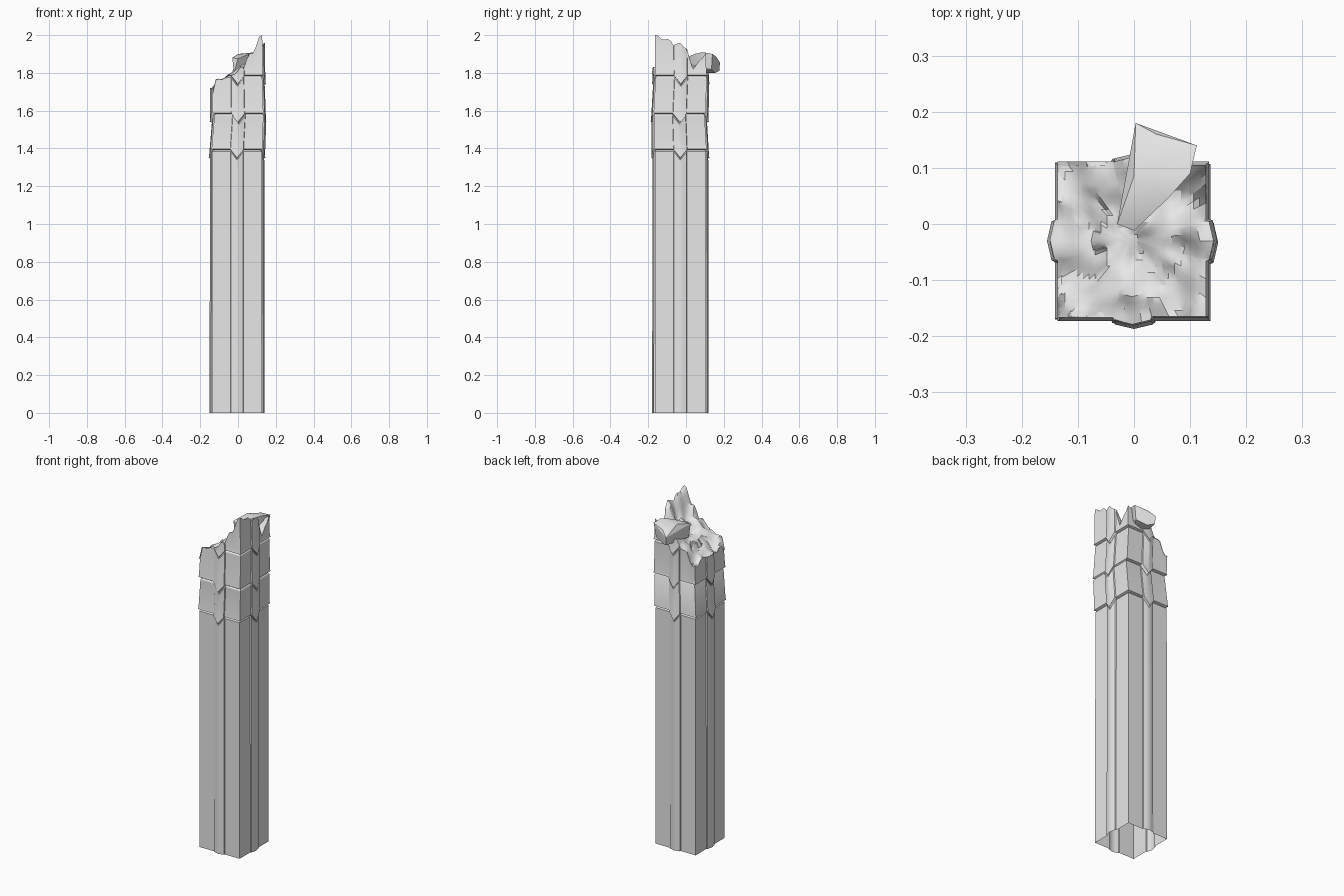
import bpy, bmesh, math
from mathutils import Vector, noise

if "Cube" in bpy.data.objects:
    bpy.data.objects.remove(bpy.data.objects["Cube"])

stone = bpy.data.materials.new("grey stone")
stone.diffuse_color = (0.8, 0.8, 0.8, 1)
stone.use_nodes = True
stone.node_tree.nodes["Principled BSDF"].inputs["Base Color"].default_value = stone.diffuse_color

CX, CY, HX, HY = -0.005, -0.03, 0.131, 0.135   # shaft centre and half widths

# Guide heights of the broken top: x, y, z
GUIDES = [
    (-.14, -.165, 1.69), (-.11, -.165, 1.77), (-.03, -.17, 1.79), (.03, -.165, 1.83),
    (.06, -.165, 1.90), (.128, -.165, 2.0), (.135, -.10, 1.98), (.14, -.03, 1.96),
    (.13, .0, 1.93), (.13, .04, 1.82), (.13, .07, 1.86), (.13, .11, 1.91),
    (.06, .11, 1.88), (0, .12, 1.83), (-.06, .105, 1.79), (-.13, .10, 1.71),
    (-.14, 0, 1.73), (-.135, -.1, 1.72), (0, -.05, 1.78), (-.045, 0, 1.78),
    (.05, -.1, 1.83), (.08, -.05, 1.85), (-.09, 0, 1.75), (.03, .06, 1.80), (.08, .04, 1.83)]


def break_height(x, y):
    """Distance-weighted height of the fracture, with a ledge on the left."""
    total = weight = 0
    for gx, gy, gz in GUIDES:
        w = 1 / (math.hypot(x - gx, y - gy) + 0.004) ** 3.5
        total += w * gz
        weight += w
    h = total / weight + 0.008 * noise.noise(Vector((x * 35, y * 35, 0)))
    if y > -0.1 and x < -0.06 + 0.012 * math.sin(y * 70):
        h -= 0.015
    return min(h, 2.0)


# One side of the outline: position along it, outward offset, chevron dip
SIDE = [(u / 8, 0, 0) for u in range(-8, -2)]
SIDE += [(-.265, 0, 0), (-.25, .006, .004), (-.125, .010, .025), (0, .014, .047),
         (.125, .010, .025), (.25, .006, .004), (.265, 0, 0)]
SIDE += [(u / 8, 0, 0) for u in range(3, 8)]


def outline(grow):
    pts = []
    for k in range(4):
        a = k * math.pi / 2
        c, s = round(math.cos(a)), round(math.sin(a))
        for u, out, dip in SIDE:
            fx, fy = u, -1                       # front side, turned by quarters
            x = (c * fx - s * fy) * (HX + grow) + s * out
            y = (s * fx + c * fy) * (HY + grow) - c * out
            pts.append((CX + x, CY + y, dip))
    return pts


# Rings: height, x shift, y shift, growth; the bands step out over the one below
RINGS = [(0, 0, 0, 0), (1.385, 0, 0, -.001), (1.392, 0, 0, -.006), (1.397, 0, 0, .005),
         (1.408, 0, 0, .003), (1.575, .010, -.006, -.001), (1.583, .010, -.006, -.006),
         (1.588, .005, -.003, .005), (1.60, .005, -.003, .003), (1.775, .002, .004, 0),
         (1.783, .002, .004, -.006), (1.788, .004, .002, .004), (1.80, .004, .002, .001),
         (3, .002, 0, 0)]

# Shaft with bands and fractured top
bm = bmesh.new()
loops = []
for z, dx, dy, grow in RINGS:
    ring = []
    for x, y, dip in outline(grow):
        x, y = x + dx, y + dy
        zz = z - dip if z > 0 else 0
        ring.append(bm.verts.new((x, y, min(zz, break_height(x, y)))))
    loops.append(ring)
for step in range(1, 12):                        # cap rings drawn in to the middle
    f = 1 - step / 12
    ring = []
    for v in loops[len(RINGS) - 1]:
        x, y = CX + (v.co.x - CX) * f, CY + (v.co.y - CY) * f
        ring.append(bm.verts.new((x, y, break_height(x, y))))
    loops.append(ring)
n = len(loops[0])
for a, b in zip(loops, loops[1:]):
    for i in range(n):
        j = (i + 1) % n
        bm.faces.new((a[i], a[j], b[j], b[i]))
bm.faces.new(loops[-1])
bmesh.ops.remove_doubles(bm, verts=bm.verts, dist=0.0005)
bmesh.ops.dissolve_degenerate(bm, edges=bm.edges, dist=0.0003)


def finish(bm, name, angle):
    mesh = bpy.data.meshes.new(name)
    bm.to_mesh(mesh)
    bm.free()
    ob = bpy.data.objects.new(name, mesh)
    bpy.context.collection.objects.link(ob)
    mesh.materials.append(stone)
    bpy.ops.object.select_all(action='DESELECT')
    bpy.context.view_layer.objects.active = ob
    ob.select_set(True)
    bpy.ops.object.shade_smooth_by_angle(angle=math.radians(angle))
    return ob


finish(bm, "broken_pillar", 30)

# Loose chunk leaning over the back edge
CHUNK = [(-.03, 0, 1.88), (0, -.012, 1.875), (.06, .045, 1.90), (.10, .09, 1.91),
         (.112, .14, 1.90), (.04, .16, 1.885), (.003, .18, 1.855), (.0, .085, 1.90),
         (-.022, .005, 1.80), (.05, .05, 1.80), (.095, .10, 1.83), (.10, .135, 1.82),
         (.04, .155, 1.80), (.006, .176, 1.81)]
bm = bmesh.new()
for p in CHUNK:
    bm.verts.new(p)
res = bmesh.ops.convex_hull(bm, input=bm.verts)
bmesh.ops.delete(bm, geom=[v for v in bm.verts if not v.link_faces], context='VERTS')
bmesh.ops.recalc_face_normals(bm, faces=bm.faces)
finish(bm, "loose_chunk", 25)
